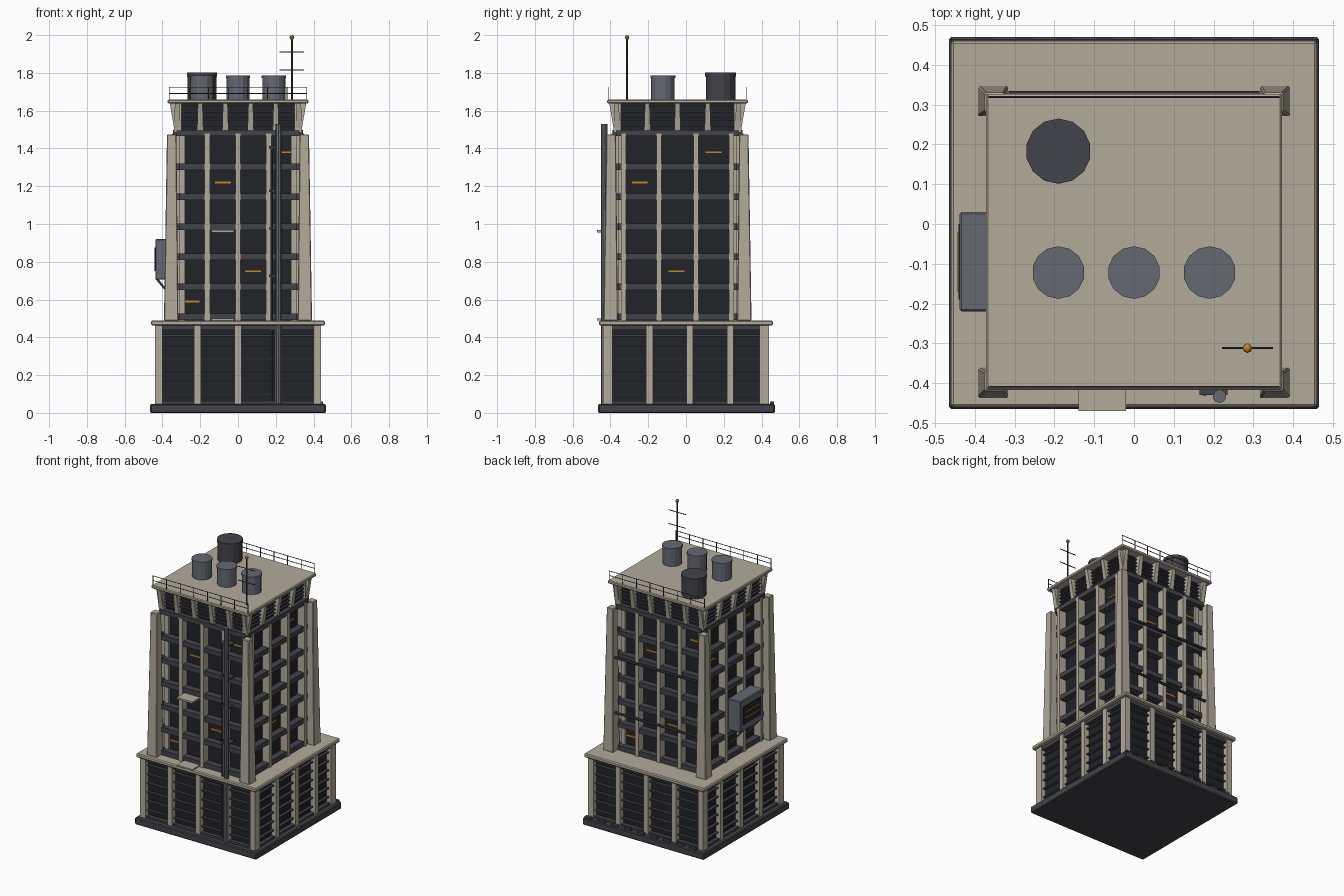
import bpy, bmesh, math
from mathutils import Vector, Matrix

if "Cube" in bpy.data.objects:
    bpy.data.objects.remove(bpy.data.objects["Cube"])

def mat(name, r, g, b):
    m = bpy.data.materials.new(name)
    m.diffuse_color = (r, g, b, 1)
    m.use_nodes = True
    m.node_tree.nodes["Principled BSDF"].inputs["Base Color"].default_value = m.diffuse_color
    return m

CONC = mat("concrete", .45, .41, .33)
DARK = mat("dark_panel", .016, .017, .022)
TRIM = mat("dark_trim", .055, .056, .068)
STEEL = mat("steel", .13, .14, .165)
AMBER = mat("amber", .55, .25, .02)
CY = -0.045   # tower centre in y

def finish(name, bm, m, bevel=0):
    me = bpy.data.meshes.new(name)
    bmesh.ops.recalc_face_normals(bm, faces=bm.faces)
    bm.to_mesh(me)
    bm.free()
    me.materials.append(m)
    ob = bpy.data.objects.new(name, me)
    bpy.context.collection.objects.link(ob)
    if bevel:
        b = ob.modifiers.new("bevel", 'BEVEL')
        b.width, b.segments = bevel, 1
    return ob

def hexa(bm, bottom, top):
    """Solid between two four-point loops."""
    a = [bm.verts.new(p) for p in bottom]
    b = [bm.verts.new(p) for p in top]
    bm.faces.new(a)
    bm.faces.new(b)
    for i in range(4):
        j = (i + 1) % 4
        bm.faces.new((a[i], a[j], b[j], b[i]))

def rect(x0, x1, y0, y1, z):
    return [(x0, y0, z), (x1, y0, z), (x1, y1, z), (x0, y1, z)]

def boxes(name, items, m, bevel=0):
    bm = bmesh.new()
    for x0, x1, y0, y1, z0, z1 in items:
        hexa(bm, rect(x0, x1, y0, y1, z0), rect(x0, x1, y0, y1, z1))
    return finish(name, bm, m, bevel)

def side(s, u, d, z, cy=CY):
    """Point on side s (0 front, 1 right, 2 back, 3 left): u along, d outward."""
    x, y = [(u, -d), (d, u), (-u, d), (-d, -u)][s]
    return (x, y + cy, z)

def side_box(s, u0, u1, d0, d1, z0, z1, cy=CY):
    a, b = side(s, u0, d0, z0, cy), side(s, u1, d1, z1, cy)
    return (*sorted((a[0], b[0])), *sorted((a[1], b[1])), z0, z1)

def rods(name, segs, r, m, n=8):
    bm = bmesh.new()
    for p, q in segs:
        p, q = Vector(p), Vector(q)
        rot = (q - p).to_track_quat('Z', 'Y').to_matrix().to_4x4()
        bmesh.ops.create_cone(bm, cap_ends=True, segments=n, radius1=r, radius2=r,
                              depth=(q - p).length, matrix=Matrix.Translation((p + q) / 2) @ rot)
    return finish(name, bm, m)

# Podium
boxes("plinth", [(-.465, .465, -.465, .47, 0, .048)], TRIM, .006)
boxes("podium_core", [(-.405, .405, -.405, .405, .045, .465)], DARK)
boxes("podium_ledge", [(-.46, .46, -.46, .46, .463, .49)], CONC, .006)
cols, slats, trims = [], [], []
for s in range(4):
    off = .02 if s == 1 else -.02 if s == 3 else 0
    for u in (-.214, 0, .214):
        cols.append(side_box(s, u + off - .018, u + off + .018, .39, .44, .045, .465, 0))
    for k in range(6):
        z = .095 + k * .062
        slats.append(side_box(s, -.4, .4, .4, .424, z, z + .009, 0))
    trims += [side_box(s, -.41, .41, .4, .432, .045, .062, 0),
              side_box(s, -.41, .41, .4, .432, .44, .465, 0)]
for sx in (-1, 1):
    for sy in (-1, 1):
        cols.append((sx * .42 - .02, sx * .42 + .02, sy * .415 - .025, sy * .415 + .025, .045, .465))
boxes("podium_columns", cols, CONC)
boxes("podium_louvers", slats, TRIM)
boxes("podium_trim", trims, TRIM)
boxes("plinth_rear_blocks", [(-.4 + i * .1, -.35 + i * .1, .445, .465, .04, .06) for i in range(9)], TRIM)

# Tower shaft: recessed core, mullions and floor bands
boxes("tower_core", [(-.297, .297, CY - .297, CY + .297, .48, 1.5)], DARK)
mull, bands, lamps = [], [], []
for s in range(4):
    inner = (-.163, 0, .163) if s % 2 == 0 else (-.098, .098)
    for u in inner:
        mull.append(side_box(s, u - .014, u + .014, .28, .35, .48, 1.48))
    for u in (-.3, .3):
        mull.append(side_box(s, u - .012, u + .012, .28, .312, .48, 1.47))
    if s % 2:
        for u in (-.285, .285):
            mull.append(side_box(s, u - .012, u + .012, .28, .35, .48, 1.48))
    for k in range(6):
        z = .508 + k * .159
        bands.append(side_box(s, -.312, .312, .28, .343, z - .017, z + .017))
    bands.append(side_box(s, -.325, .325, .28, .345, 1.465, 1.498))
    spots = [(-.08, 1.22), (.255, 1.38), (.08, .75), (-.245, .59)] if s % 2 == 0 else \
            [(.19, 1.38), (-.2, 1.22), (-.005, .75)]
    for u, z in spots:
        lamps.append(side_box(s, u - .042, u + .042, .29, .303, z - .005, z + .005))
boxes("mullions", mull, CONC)
boxes("floor_bands", bands, TRIM)
boxes("window_lamps", lamps, AMBER)

# Tapered corner piers
bm = bmesh.new()
for sx in (-1, 1):
    for sy in (-1, 1):
        def loop(a, b, z):
            return rect(*sorted((sx * a, sx * b)), *sorted((CY + sy * a, CY + sy * b)), z)
        hexa(bm, loop(.316, .392, .488), loop(.326, .376, 1.475))
finish("corner_piers", bm, CONC, .004)

# Top storey with louvers and flared brackets
boxes("top_storey", [(-.315, .315, CY - .315, CY + .315, 1.49, 1.645)], DARK)
lou = []
bm = bmesh.new()
for s in range(4):
    for k in range(5):
        z = 1.515 + k * .025
        lou.append(side_box(s, -.325, .325, .3, .328, z, z + .008))
    us = (-.2, -.067, .067, .2) if s % 2 == 0 else (-.16, 0, .16)
    for u in us + (-.322, .322):
        def ring(w, d, z):
            return [side(s, u - w, .3, z), side(s, u + w, .3, z), side(s, u + w, d, z), side(s, u - w, d, z)]
        hexa(bm, ring(.017, .335, 1.485), ring(.012, .362, 1.645))
finish("top_brackets", bm, CONC)
boxes("top_louvers", lou, TRIM)
boxes("roof_slab", [(-.372, .372, CY - .372, CY + .372, 1.638, 1.66)], CONC, .005)

# Roof railings front and back
segs = []
for y in (CY - .364, CY + .364):
    for z in (1.692, 1.724):
        segs.append(((-.364, y, z), (.364, y, z)))
    for i in range(8):
        x = -.364 + i * .104
        segs.append(((x, y, 1.655), (x, y, 1.726)))
rods("roof_railings", segs, .0025, TRIM, 6)

# Roof tanks
for i, x in enumerate((-.19, 0, .19)):
    rods(f"vent_tank_{i}", [((x, -.122, 1.655), (x, -.122, 1.775))], .062, STEEL, 14)
    rods(f"vent_tank_lid_{i}", [((x, -.122, 1.772), (x, -.122, 1.785))], .066, STEEL, 14)
rods("large_tank", [((-.19, .183, 1.655), (-.19, .183, 1.79))], .078, TRIM, 14)
rods("large_tank_lid", [((-.19, .183, 1.78), (-.19, .183, 1.802))], .082, TRIM, 14)

# Antenna with beacon
ax, ay = .285, -.312
rods("antenna_mast", [((ax, ay, 1.655), (ax, ay, 1.985))], .005, TRIM)
rods("antenna_bars", [((ax - .064, ay, z), (ax + .064, ay, z)) for z in (1.815, 1.91)], .003, TRIM, 6)
bm = bmesh.new()
bmesh.ops.create_uvsphere(bm, u_segments=8, v_segments=6, radius=.012,
                          matrix=Matrix.Translation((ax, ay, 1.988)))
finish("antenna_beacon", bm, AMBER)

# Front pipes with clips, rear horizontal pipes
rods("main_pipe", [((.215, -.433, .045), (.215, -.433, 1.53))], .017, STEEL, 10)
rods("thin_pipe", [((.178, -.425, .045), (.178, -.425, 1.4))], .007, TRIM)
boxes("pipe_clips", [(.165, .235, -.43, -.37, z, z + .012) for z in (.72, .97, 1.17, 1.4)], TRIM)
rods("rear_pipes", [((-.315, .325, z), (.315, .325, z)) for z in (.76, 1.14)], .009, TRIM)

# Small front canopies
boxes("front_canopies", [(-.14, -.02, -.47, -.34, .955, .967),
                         (-.14, -.02, -.47, -.34, .49, .5)], CONC)

# Equipment box on the left wall
boxes("wall_unit", [(-.438, -.34, -.22, .03, .705, .92)], STEEL, .005)
boxes("wall_unit_grille", [(-.441, -.43, -.19, 0, .75, .875)], DARK)
boxes("wall_unit_lamps", [(-.443, -.43, -.17, -.02, z, z + .006) for z in (.79, .83)], AMBER)
rods("wall_unit_struts", [((-.43, y, .71), (-.34, y, .6)) for y in (-.18, -.01)], .006, STEEL)
